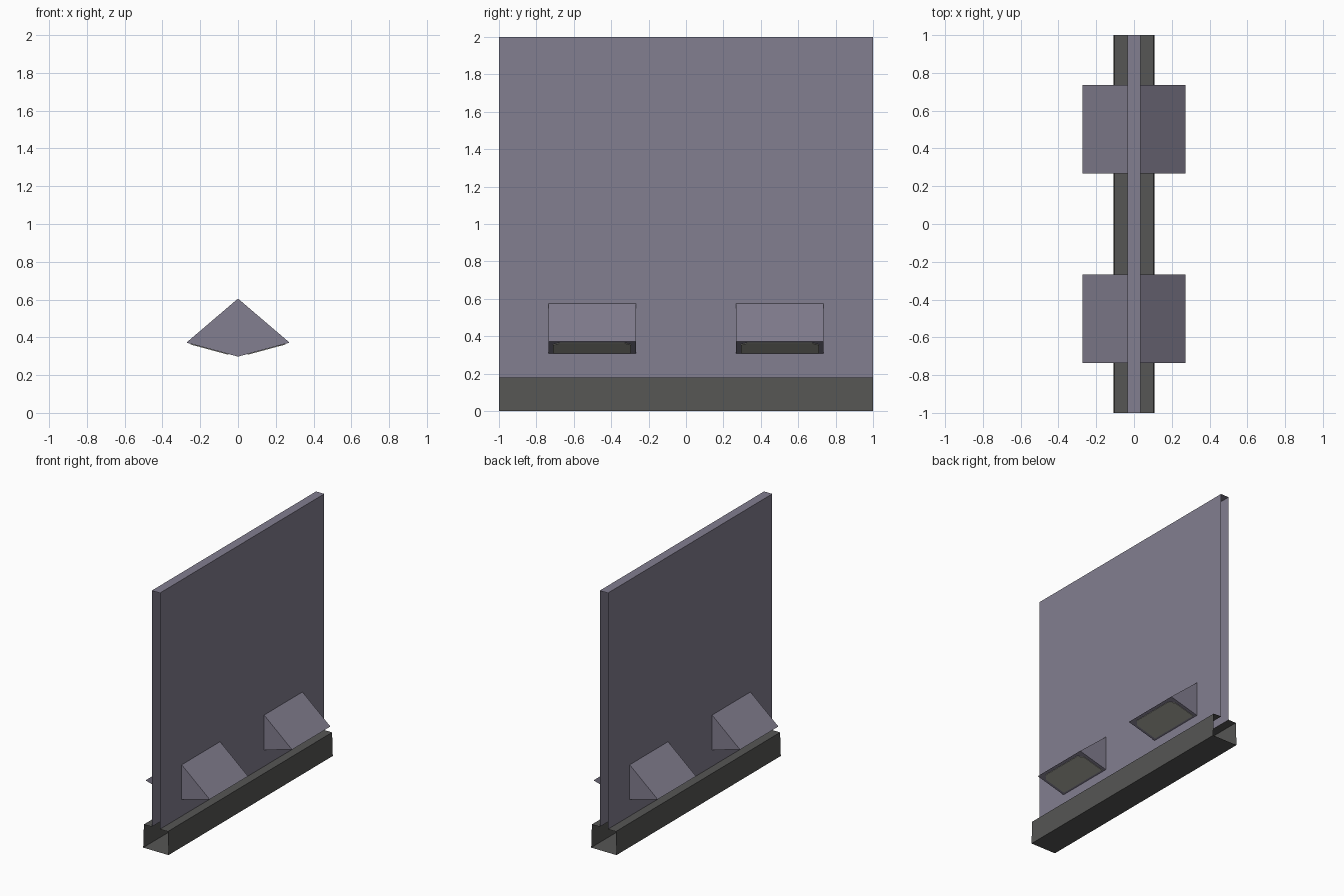
import bpy, bmesh
from mathutils import Vector

if "Cube" in bpy.data.objects:
    bpy.data.objects.remove(bpy.data.objects["Cube"])


def material(name, rgb):
    m = bpy.data.materials.new(name)
    m.diffuse_color = (*rgb, 1)
    m.use_nodes = True
    m.node_tree.nodes["Principled BSDF"].inputs["Base Color"].default_value = m.diffuse_color
    return m


PANEL = material("purple grey", (0.225, 0.210, 0.278))
BASE = material("dark grey", (0.092, 0.092, 0.089))
LENS = material("lamp grey", (0.37, 0.37, 0.33))


def finish(name, bm, mat):
    me = bpy.data.meshes.new(name)
    bm.to_mesh(me)
    bm.free()
    me.materials.append(mat)
    ob = bpy.data.objects.new(name, me)
    bpy.context.collection.objects.link(ob)
    return ob


def sweep(name, profile, y0, y1, mat, caps=False):
    """Sweep an open, clockwise x-z profile along y."""
    bm = bmesh.new()
    a = [bm.verts.new((x, y0, z)) for x, z in profile]
    b = [bm.verts.new((x, y1, z)) for x, z in profile]
    for i in range(len(profile) - 1):
        bm.faces.new((a[i], a[i + 1], b[i + 1], b[i]))
    if caps:
        bm.faces.new(a[::-1])
        bm.faces.new(b)
    return finish(name, bm, mat)


def mirror_xy(ob):
    m = ob.modifiers.new("mirror", 'MIRROR')
    m.use_axis = (True, True, False)


# Thin wall panel, open at both ends
W = 0.035
sweep("wall_panel", [(-W, 0.18), (-W, 2), (W, 2), (W, 0.18)], -1, 1, PANEL)

# Tapered base channel, open at both ends and where it meets the wall
sweep("base", [(W, 0.18), (0.102, 0.18), (0.108, 0), (-0.108, 0),
               (-0.102, 0.18), (-W, 0.18)], -1, 1, BASE)

# Wedge lamp housings, two on each side
TIP, LOW = (0.273, 0.372), (0.0, 0.298)
Y0, Y1 = 0.268, 0.735
mirror_xy(sweep("lamp_housing", [(0, 0.605), TIP, LOW], Y0, Y1, PANEL, caps=True))

# Lens plates with cut outer corners on the sloping undersides
slope = (TIP[1] - LOW[1]) / TIP[0]
normal = Vector((slope, 0, -1)).normalized()
outline = [(0.05, Y0 + 0.025), (0.215, Y0 + 0.025), (0.25, Y0 + 0.06),
           (0.25, Y1 - 0.06), (0.215, Y1 - 0.025), (0.05, Y1 - 0.025)]
bm = bmesh.new()
face = bm.faces.new([bm.verts.new((x, y, LOW[1] + slope * x)) for x, y in outline])
ext = bmesh.ops.extrude_face_region(bm, geom=[face], use_keep_orig=True)
bmesh.ops.translate(bm, vec=normal * 0.004,
                    verts=[v for v in ext["geom"] if isinstance(v, bmesh.types.BMVert)])
bmesh.ops.recalc_face_normals(bm, faces=bm.faces)
mirror_xy(finish("lamp_lens", bm, LENS))
